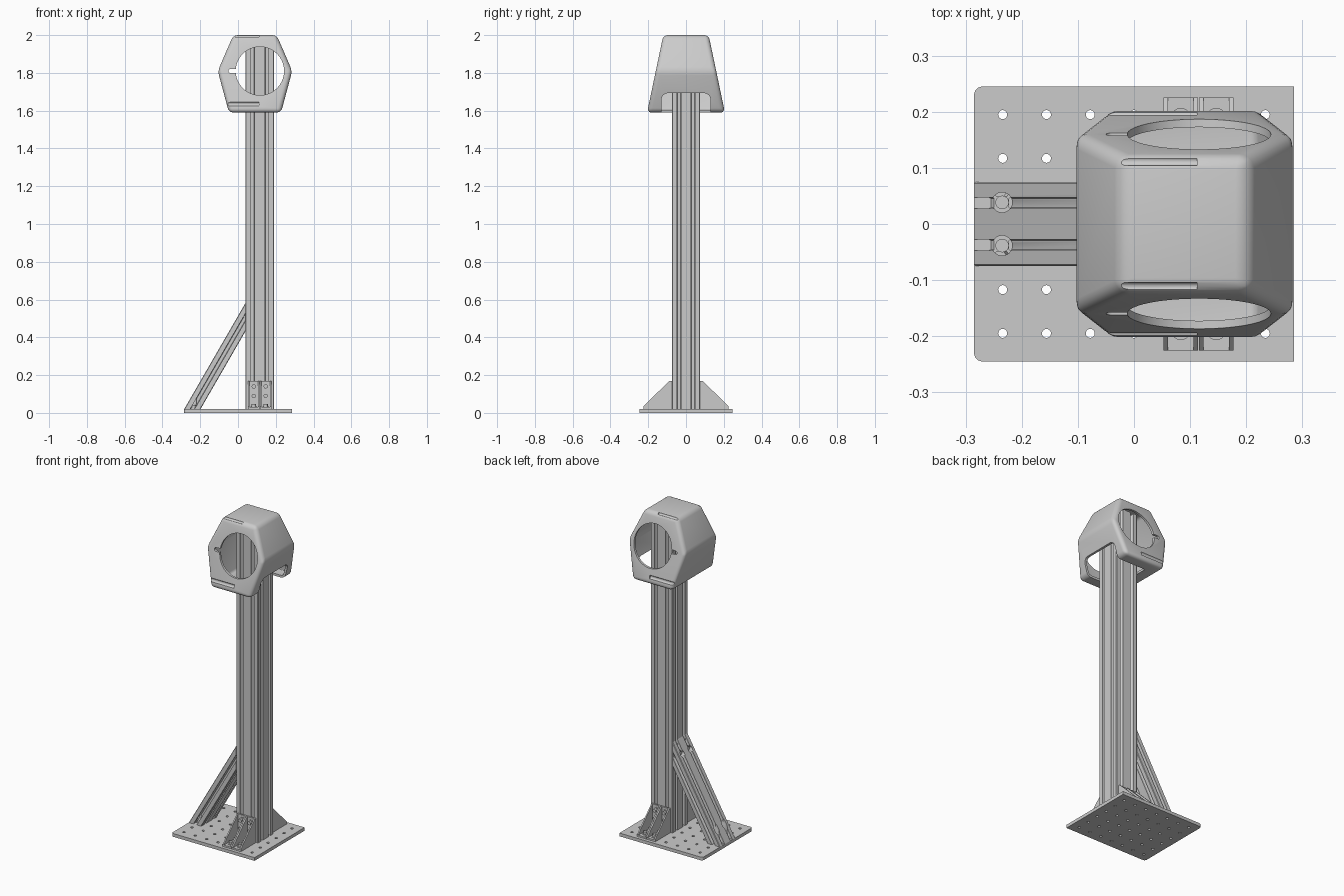
import bpy, bmesh, math
from mathutils import Matrix, Vector

if "Cube" in bpy.data.objects:
    bpy.data.objects.remove(bpy.data.objects["Cube"])


def finish(name, bm, smooth=False):
    bmesh.ops.recalc_face_normals(bm, faces=bm.faces)
    me = bpy.data.meshes.new(name)
    bm.to_mesh(me)
    bm.free()
    ob = bpy.data.objects.new(name, me)
    bpy.context.collection.objects.link(ob)
    if smooth:
        shade(ob)
    return ob


def shade(ob):
    bpy.ops.object.select_all(action='DESELECT')
    ob.select_set(True)
    bpy.context.view_layer.objects.active = ob
    bpy.ops.object.shade_smooth_by_angle(angle=math.radians(32))


def loft(bm, a, b):
    """Closed solid between two matching loops of points."""
    va, vb = [bm.verts.new(p) for p in a], [bm.verts.new(p) for p in b]
    n = len(va)
    bm.faces.new(va)
    bm.faces.new(vb)
    for i in range(n):
        j = (i + 1) % n
        bm.faces.new((va[i], va[j], vb[j], vb[i]))


def box(bm, x, y, z):
    loop = [(x[0], y[0]), (x[1], y[0]), (x[1], y[1]), (x[0], y[1])]
    loft(bm, [(*p, z[0]) for p in loop], [(*p, z[1]) for p in loop])


def rod(bm, p, q, r, seg=24):
    p, q = Vector(p), Vector(q)
    d = q - p
    m = Matrix.Translation((p + q) / 2) @ d.to_track_quat('Z', 'Y').to_matrix().to_4x4()
    bmesh.ops.create_cone(bm, cap_ends=True, segments=seg, radius1=r, radius2=r,
                          depth=d.length, matrix=m)


def cut(ob, *bms):
    """Boolean difference, applied, cutters removed."""
    cutters = []
    for b in bms:
        c = finish("cutter", b)
        c.hide_render = True
        m = ob.modifiers.new("cut", 'BOOLEAN')
        m.object, m.operation, m.solver = c, 'DIFFERENCE', 'EXACT'
        cutters.append(c)
    dg = bpy.context.evaluated_depsgraph_get()
    me = bpy.data.meshes.new_from_object(ob.evaluated_get(dg))
    ob.modifiers.clear()
    ob.data = me
    for c in cutters:
        bpy.data.objects.remove(c)


def slotted(w, h):
    """Outline of a slotted extrusion, one slot per 0.075 of width."""
    pts = []
    slot = [(-.010, 0), (-.010, .010), (-.018, .010), (-.008, .026),
            (.008, .026), (.018, .010), (.010, .010), (.010, 0)]
    for k in range(4):
        a, b = (w, h) if k % 2 == 0 else (h, w)
        rot = Matrix.Rotation(k * math.pi / 2, 2)
        n = round(a / .075)
        side = [(-a / 2 + .003, 0)]
        for i in range(n):
            c = -a / 2 + (i + .5) * a / n
            side += [(c + u, v) for u, v in slot]
        side.append((a / 2 - .003, 0))
        pts += [rot @ Vector((u, v - b / 2)) for u, v in side]
    return pts


# base plate, rounded on the left, with a grid of holes
bm = bmesh.new()
outline = [(.285, -.245), (.285, .245)]
for cy, a0 in ((.23, 90), (-.23, 180)):
    for i in range(7):
        a = math.radians(a0 + 15 * i)
        outline.append((-.27 + .015 * math.cos(a), cy + .015 * math.sin(a)))
loft(bm, [(x, y, 0) for x, y in outline], [(x, y, .02) for x, y in outline])
plate = finish("base_plate", bm)
holes = bmesh.new()
for i in range(-3, 4):
    for j in range(6):
        x, y = i * .078, (j - 2.5) * .078
        rod(holes, (x, y, -.02), (x, y, .04), .008, 20)
cut(plate, holes)
shade(plate)

# upright column
bm = bmesh.new()
prof = slotted(.15, .15)
loft(bm, [(p.x + .115, p.y, .02) for p in prof], [(p.x + .115, p.y, 1.96) for p in prof])
finish("column", bm)

# diagonal brace, mitred at the plate and at the column
bm = bmesh.new()
low, high = [], []
for p in slotted(.075, .15):
    x = -.285 + (p.x + .0375) / math.sin(math.radians(60))
    low.append((x, p.y, .02))
    high.append((.04, p.y, .02 + (.04 - x) * math.tan(math.radians(60))))
loft(bm, low, high)
brace = finish("brace", bm)
bores, screws = bmesh.new(), bmesh.new()
for y in (-.0385, .0385):
    rod(bores, (-.235, y, .03), (-.235, y, .25), .018)
    rod(bores, (.025, y, .508), (-.12, y, .508), .018)
    rod(screws, (-.235, y, .015), (-.235, y, .042), .012)
    rod(screws, (.035, y, .508), (.010, y, .508), .012)
cut(brace, bores)
shade(brace)
finish("brace_screws", screws, True)

# paired corner brackets on front and back, with bolts
for s, side in ((-1, "front"), (1, "back")):
    bm, bolts = bmesh.new(), bmesh.new()
    tri = [(.075, .02), (.225, .02), (.225, .035), (.088, .17), (.075, .17)]
    for x in (.053, .116):
        for wx in (x, x + .053):
            loft(bm, [(wx, s * y, z) for y, z in tri], [(wx + .008, s * y, z) for y, z in tri])
        box(bm, (x + .008, x + .053), (s * .075, s * .085), (.02, .17))
        box(bm, (x + .008, x + .053), (s * .075, s * .225), (.02, .03))
        c = x + .0305
        for z in (.09, .14):
            rod(bolts, (c, s * .08, z), (c, s * .088, z), .017)
            rod(bolts, (c, s * .08, z), (c, s * .102, z), .011)
        for y in (.14, .19):
            rod(bolts, (c, s * y, .025), (c, s * y, .033), .017)
            rod(bolts, (c, s * y, .025), (c, s * y, .047), .011)
    finish(side + "_brackets", bm)
    finish(side + "_bracket_bolts", bolts, True)

# hollow six-sided head with tapering front and back
bm = bmesh.new()
hexa = [(-.025, 2), (.205, 2), (.287, 1.81), (.228, 1.59), (-.048, 1.59), (-.107, 1.81)]
depth = lambda z: .12 + (2 - z) * .21
loft(bm, [(x, -depth(z), z) for x, z in hexa], [(x, depth(z), z) for x, z in hexa])
bmesh.ops.bevel(bm, geom=bm.edges[:], offset=.024, segments=5, profile=.5, affect='EDGES')
head = finish("head_shell", bm)
m = head.modifiers.new("wall", 'SOLIDIFY')
m.thickness, m.offset, m.use_even_offset = .014, -1, True

# round openings and their key slots
opening, key, grooves, notch = [bmesh.new() for _ in range(4)]
rod(opening, (.116, -.4, 1.81), (.116, .4, 1.81), .128, 64)
slot = [(.02, 1.799), (.02, 1.821)]
for i in range(9):
    a = math.radians(90 + 22.5 * i)
    slot.append((-.039 + .011 * math.cos(a), 1.81 + .011 * math.sin(a)))
loft(key, [(x, -.4, z) for x, z in slot], [(x, .4, z) for x, z in slot])

# shallow grooves along the top and bottom edges
for s in (-1, 1):
    rod(grooves, (-.03, s * .112, 1.997), (.112, s * .112, 1.997), .008, 16)
    rod(grooves, (-.07, s * .199, 1.635), (.112, s * .199, 1.635), .011, 16)

# rounded notch on the right, open underneath around the column
arch = [(-.13, 1.5), (.13, 1.5)]
for cy, a0 in ((.095, 0), (-.095, 90)):
    for i in range(7):
        a = math.radians(a0 + 15 * i)
        arch.append((cy + .035 * math.cos(a), 1.658 + .035 * math.sin(a)))
loft(notch, [(.03, y, z) for y, z in arch], [(.4, y, z) for y, z in arch])
cut(head, opening, key, grooves, notch)
shade(head)
